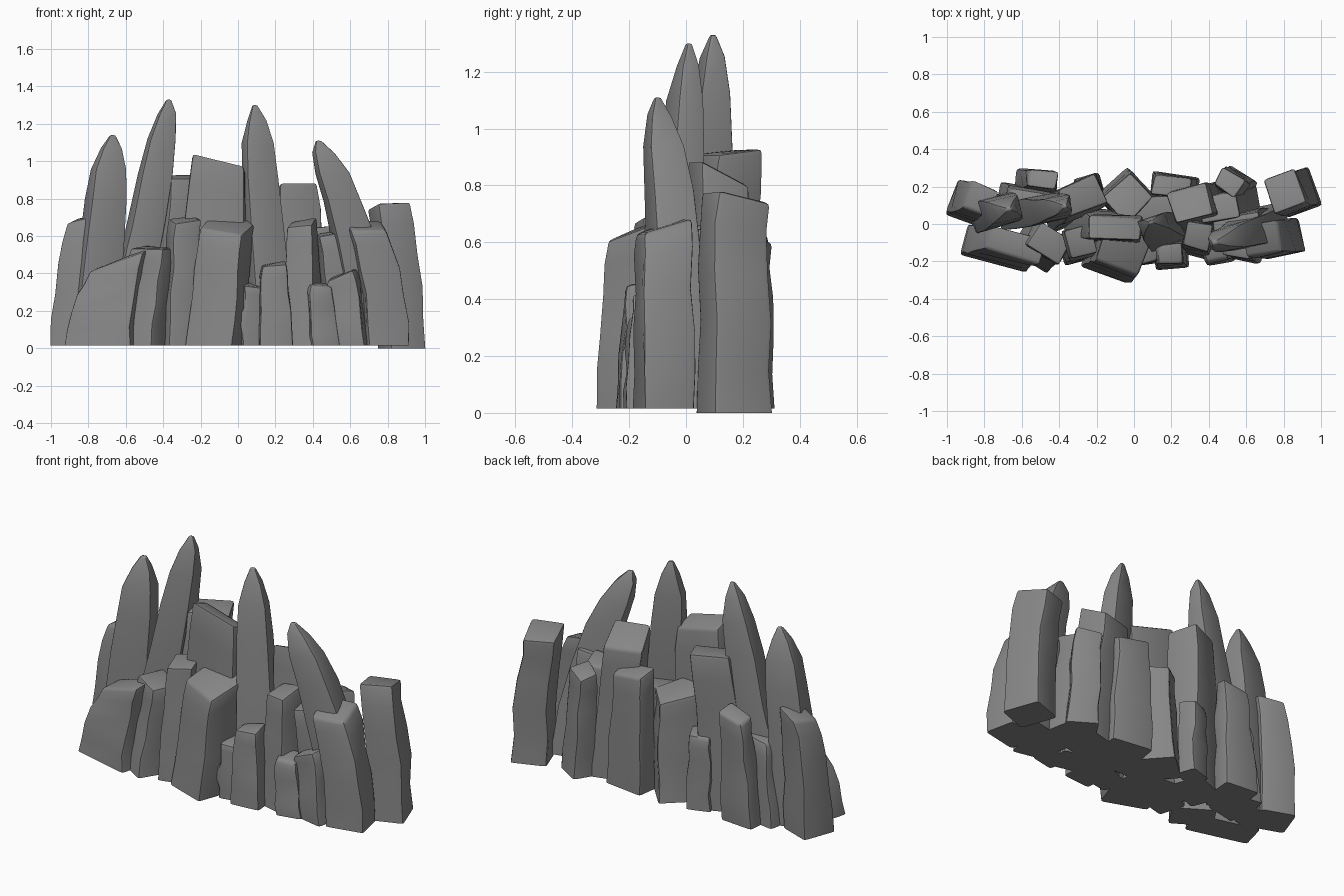
import bpy, bmesh, math, random
from mathutils import Vector

if "Cube" in bpy.data.objects:
    bpy.data.objects.remove(bpy.data.objects["Cube"])

random.seed(4)
STONE = bpy.data.materials.new("dark_stone")
STONE.diffuse_color = (0.24, 0.24, 0.24, 1)
STONE.use_nodes = True
STONE.node_tree.nodes["Principled BSDF"].inputs["Base Color"].default_value = STONE.diffuse_color


def loft(name, rings, bevel):
    """Skin a list of 4-corner rings into a closed rock with worn edges."""
    bm = bmesh.new()
    loops = [[bm.verts.new(p) for p in r] for r in rings]
    for a, b in zip(loops, loops[1:]):
        for i in range(4):
            j = (i + 1) % 4
            bm.faces.new((a[i], a[j], b[j], b[i]))
    bm.faces.new(loops[0][::-1])
    bm.faces.new(loops[-1])
    bm.normal_update()
    top = set(loops[-1])
    corner = {v: i for l in loops for i, v in enumerate(l)}
    # upright corners and the rim of the top are worn
    edges = [e for e in bm.edges
             if corner[e.verts[0]] == corner[e.verts[1]] or all(v in top for v in e.verts)]
    bmesh.ops.bevel(bm, geom=edges, offset=bevel, segments=2, profile=0.6,
                    affect='EDGES', clamp_overlap=True)
    bmesh.ops.recalc_face_normals(bm, faces=bm.faces)
    me = bpy.data.meshes.new(name)
    bm.to_mesh(me)
    bm.free()
    me.materials.append(STONE)
    ob = bpy.data.objects.new(name, me)
    bpy.context.collection.objects.link(ob)
    bpy.context.view_layer.objects.active = ob
    ob.select_set(True)
    bpy.ops.object.shade_smooth_by_angle(angle=math.radians(45))
    ob.select_set(False)


def ring(x, y, z, w, d, rot, sx=0, sy=0, jit=0.0):
    """Rotated rectangle; sx, sy tilt it in world x and y."""
    c, s = math.cos(math.radians(rot)), math.sin(math.radians(rot))
    pts = []
    for u, v in ((-1, -1), (1, -1), (1, 1), (-1, 1)):
        a, b = u * w / 2, v * d / 2
        px, py = a * c - b * s, a * s + b * c
        pts.append(Vector((x + px + random.uniform(-jit, jit), y + py + random.uniform(-jit, jit),
                           z + px * sx + py * sy + random.uniform(-jit, jit))))
    return pts


def pillar(name, base, top, size, height, rot=0, tilt=(0, 0), taper=0.85, bow=0.0, z0=0.015):
    """Leaning, slightly bowed column with a sloping broken top."""
    rings = []
    for t in (0, 0.2, 0.42, 0.65, 0.85, 1):
        k = 1 + (taper - 1) * t
        bx = base[0] + (top[0] - base[0]) * t + bow * math.sin(math.pi * t)
        by = base[1] + (top[1] - base[1]) * t
        f = t ** 2
        rings.append(ring(bx, by, z0 + (height - z0) * t, size[0] * k, size[1] * k, rot,
                          tilt[0] * f, tilt[1] * f, 0.009 if t else 0))
    loft(name, rings, 0.018)


def spike(name, base, tip, size, height, rot=0, bow=0.0):
    """Tall column closing to a blunt point."""
    rings = []
    for t, k in ((0, 1), (0.25, 1), (0.5, 0.96), (0.7, 0.87), (0.84, 0.74), (0.94, 0.46), (1, 0.13)):
        bx = base[0] + (tip[0] - base[0]) * t + bow * math.sin(math.pi * t)
        by = base[1] + (tip[1] - base[1]) * t
        rings.append(ring(bx, by, 0.015 + (height - 0.015) * t, size[0] * k, size[1] * k, rot,
                          jit=0.006 if 0 < t < 1 else 0))
    loft(name, rings, 0.024)


# tall pointed spikes
spike("spike_left", (-0.77, 0.06), (-0.67, 0.08), (0.22, 0.17), 1.14, 15, -0.01)
spike("spike_mid_left", (-0.63, 0.06), (-0.37, 0.095), (0.19, 0.15), 1.33, 12, 0.01)
spike("spike_centre", (0.18, -0.07), (0.09, 0.01), (0.20, 0.13), 1.30, 20, 0.005)
spike("spike_right", (0.71, 0.02), (0.43, -0.10), (0.22, 0.16), 1.11, 12, 0.055)

# outer ends
pillar("end_right", (0.875, 0.17), (0.80, 0.17), (0.20, 0.22), 0.76, 20, (0.06, -0.2), 0.88, 0.02, 0)
pillar("end_left", (-0.88, 0.11), (-0.82, 0.13), (0.20, 0.20), 0.70, -20, (0.25, 0.1), 0.78, -0.02)
pillar("front_right", (0.79, -0.08), (0.68, -0.08), (0.22, 0.18), 0.66, 12, (-0.08, 0.3), 0.93, 0.03)

# front row
pillar("front_left_slab", (-0.73, -0.13), (-0.63, -0.11), (0.37, 0.17), 0.47, -15, (0.4, 0.1), 0.82, -0.02)
pillar("front_left_block", (-0.52, -0.13), (-0.45, -0.10), (0.24, 0.17), 0.54, -32, (0.0, 0.1), 0.84)
pillar("front_mid_left", (-0.31, -0.12), (-0.29, -0.09), (0.17, 0.17), 0.69, 15, (0.1, 0.15), 0.9)
pillar("front_centre", (-0.12, -0.165), (-0.06, -0.14), (0.27, 0.23), 0.66, -20, (-0.05, 0.4), 0.92)
pillar("front_small_a", (0.08, -0.13), (0.09, -0.13), (0.14, 0.16), 0.34, 10, (-0.2, 0.1), 0.9)
pillar("front_small_b", (0.20, -0.17), (0.19, -0.16), (0.18, 0.14), 0.45, 5, (0.15, 0.1), 0.75)
pillar("front_mid_right", (0.36, -0.09), (0.34, -0.06), (0.18, 0.18), 0.67, -15, (0.2, 0.2), 0.75)
pillar("front_small_c", (0.46, -0.14), (0.43, -0.14), (0.15, 0.14), 0.34, 12, (-0.1, 0.1), 0.85)
pillar("front_small_d", (0.60, -0.12), (0.56, -0.12), (0.19, 0.15), 0.40, -12, (0.35, 0.1), 0.8)
pillar("inner_right", (0.62, -0.01), (0.55, -0.02), (0.28, 0.16), 0.63, 10, (0.15, 0.1), 0.9)

# middle row
pillar("core_block", (-0.17, -0.01), (-0.10, -0.02), (0.40, 0.18), 0.98, -4, (-0.27, -0.35), 0.70)
pillar("core_left", (-0.36, 0.09), (-0.28, 0.15), (0.26, 0.20), 0.92, 22, (-0.06, 0.1), 0.85)
pillar("core_right", (0.36, 0.09), (0.30, 0.11), (0.28, 0.22), 0.84, 15, (0.1, -0.5), 0.76)
pillar("core_fill", (0.07, 0.07), (0.05, 0.07), (0.40, 0.18), 0.60, 0, (0, 0), 0.85)

# back row
pillar("back_left", (-0.53, 0.22), (-0.49, 0.24), (0.21, 0.13), 0.64, -5, (0.25, -0.2), 0.75)
pillar("back_mid_left", (-0.24, 0.20), (-0.24, 0.20), (0.14, 0.12), 0.46, 18, (0.1, -0.2), 0.85)
pillar("back_centre", (-0.05, 0.15), (-0.03, 0.14), (0.23, 0.21), 0.62, 42, (-0.1, -0.3), 0.9)
pillar("back_mid_right", (0.22, 0.20), (0.20, 0.20), (0.25, 0.13), 0.70, -8, (-0.15, -0.3), 0.82)
pillar("back_right", (0.55, 0.21), (0.51, 0.22), (0.18, 0.14), 0.62, -32, (0.1, -0.3), 0.8)
pillar("inner_back_right", (0.54, 0.10), (0.45, 0.09), (0.26, 0.17), 0.64, 10, (0.1, -0.2), 0.8)
pillar("inner_back_left", (-0.60, 0.12), (-0.56, 0.11), (0.26, 0.17), 0.50, -10, (0.1, 0.0), 0.85)
